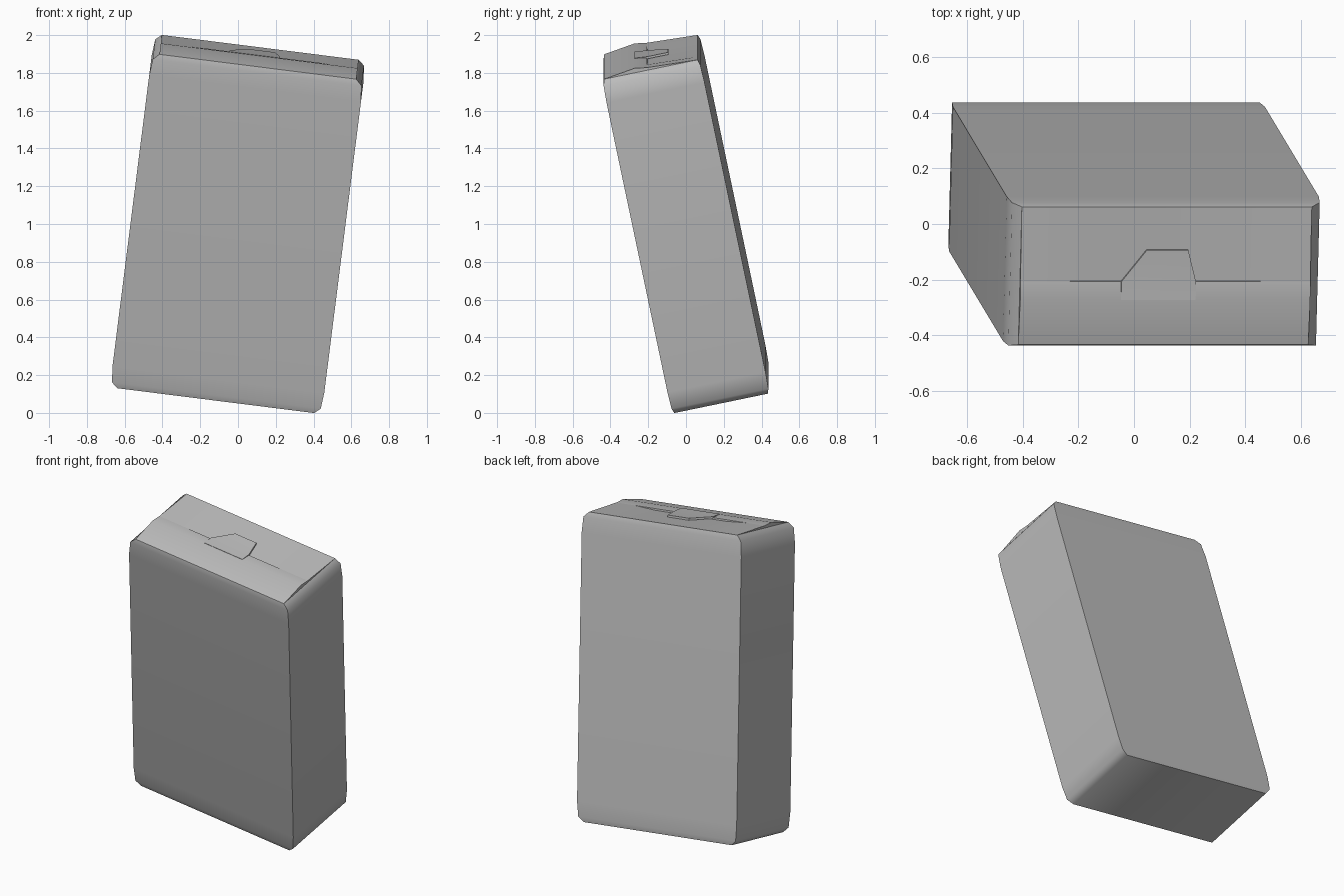
import bpy, bmesh, math
from mathutils import Matrix, Vector

cube = bpy.data.objects.get("Cube")
if cube:
    bpy.data.objects.remove(cube)

# Leaning frame shared by every part: width, depth, height axes
w = Vector((1.11, 0, -0.14)).normalized()
d = Vector((0, 0.979, 0.206))
d = (d - w * d.dot(w)).normalized()
u = w.cross(d)
FRAME = Matrix.Translation((0, 0, 1)) @ Matrix((w, d, u)).transposed().to_4x4()
W, D, H = 1.13, 0.53, 1.82
TOP = H / 2

grey = bpy.data.materials.new("plain_grey")
grey.use_nodes = True
grey.diffuse_color = (0.5, 0.5, 0.5, 1)
grey.node_tree.nodes["Principled BSDF"].inputs["Base Color"].default_value = (0.5, 0.5, 0.5, 1)


def make(name, verts, faces, angle):
    bm = bmesh.new()
    vs = [bm.verts.new(v) for v in verts]
    for f in faces:
        bm.faces.new([vs[i] for i in f])
    mesh = bpy.data.meshes.new(name)
    bm.to_mesh(mesh)
    bm.free()
    mesh.transform(FRAME)
    mesh.materials.append(grey)
    ob = bpy.data.objects.new(name, mesh)
    bpy.context.collection.objects.link(ob)
    bpy.ops.object.select_all(action='DESELECT')
    ob.select_set(True)
    bpy.context.view_layer.objects.active = ob
    bpy.ops.object.shade_smooth_by_angle(angle=math.radians(angle))
    return ob


# Box body: rectangular loops softened towards both ends
IN_W, IN_D = 0.04, 0.012
ends = [(0, IN_W, IN_D), (0.03, 0.008, 0.003), (0.12, 0, 0)]
loops = [(-TOP + h, a, b) for h, a, b in ends] + [(TOP - h, a, b) for h, a, b in reversed(ends)]
verts = []
for z, a, b in loops:
    x, y = W / 2 - a, D / 2 - b
    verts += [(-x, -y, z), (x, -y, z), (x, y, z), (-x, y, z)]
faces = [(3, 2, 1, 0)]
for k in range(len(loops) - 1):
    for i in range(4):
        j = (i + 1) % 4
        faces.append((4 * k + i, 4 * k + j, 4 * k + 4 + j, 4 * k + 4 + i))
make("box_body", verts, faces, 50)

# Top flaps: ridged front flap with a lip that overlaps the rear flap
X, Y = W / 2 - IN_W, D / 2 - IN_D
RIDGE, LIP = -Y + 0.17, -Y + 0.235
cols = (-X, -0.4, -0.25, 0.25, 0.4, X)
rows = [(-Y, 0, 0), (RIDGE, 0.024, 0.024), (LIP, 0.014, 0.014), (LIP, 0.014, 0.004), (Y, 0, 0)]
verts = []
for y, side, middle in rows:
    for x in cols:
        verts.append((x, y, TOP + (middle if abs(x) < 0.3 else side)))
n = len(cols)
faces = []
for r in range(len(rows) - 1):
    for c in range(n - 1):
        if r == 2 and c in (0, n - 2):
            continue
        f = [r * n + c, r * n + c + 1, (r + 1) * n + c + 1, (r + 1) * n + c]
        keep = []
        for i in f:
            if all((Vector(verts[i]) - Vector(verts[k])).length > 1e-5 for k in keep):
                keep.append(i)
        if len(keep) > 2:
            faces.append(keep)
side = [r * n for r in (0, 1, 2, 4)]
faces += [side[::-1], [i + n - 1 for i in side]]
make("top_flaps", verts, faces, 20)

# Tongue of the front flap lying over the rear flap
outline = [(-0.16, RIDGE, 0.026), (0.11, RIDGE, 0.026), (0.11, LIP, 0.02),
           (0.08, LIP + 0.115, 0.016), (-0.07, LIP + 0.115, 0.016), (-0.16, LIP, 0.02)]
verts = [(x, y, TOP + z) for x, y, z in outline] + [(x, y, TOP + z - 0.012) for x, y, z in outline]
faces = [(0, 1, 2, 5), (5, 2, 3, 4), (11, 8, 7, 6), (10, 9, 8, 11)]
faces += [(i, i + 6, (i + 1) % 6 + 6, (i + 1) % 6) for i in range(6)]
make("flap_tongue", verts, faces, 30)
